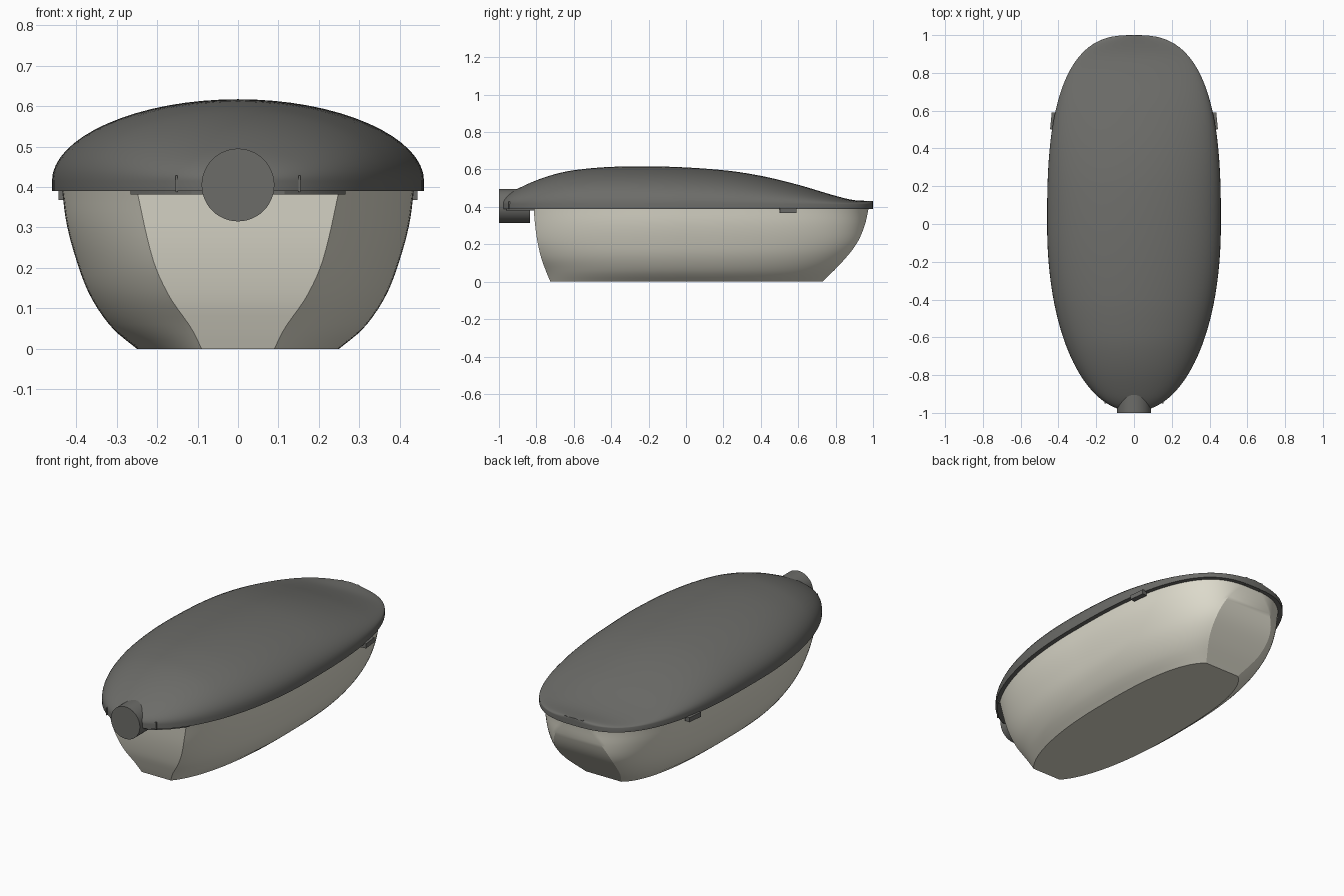
import bpy, bmesh, math
from mathutils import Matrix, Vector

if "Cube" in bpy.data.objects:
    bpy.data.objects.remove(bpy.data.objects["Cube"])


def material(name, rgb):
    m = bpy.data.materials.new(name)
    m.diffuse_color = (*rgb, 1)
    m.use_nodes = True
    m.node_tree.nodes["Principled BSDF"].inputs["Base Color"].default_value = m.diffuse_color
    return m


DARK = material("dark_housing", (0.15, 0.15, 0.14))
GLASS = material("cream_glass", (0.72, 0.70, 0.60))


def curve(pts, t):
    """Smooth interpolation through (t, value) points."""
    t = min(max(t, pts[0][0]), pts[-1][0])
    i = max(k for k in range(len(pts) - 1) if pts[k][0] <= t)

    def slope(k):
        a, b = pts[max(k - 1, 0)], pts[min(k + 1, len(pts) - 1)]
        return (b[1] - a[1]) / (b[0] - a[0])
    (t0, v0), (t1, v1) = pts[i], pts[i + 1]
    h = t1 - t0
    u = (t - t0) / h
    return ((2*u**3 - 3*u**2 + 1) * v0 + (u**3 - 2*u**2 + u) * h * slope(i)
            + (3*u**2 - 2*u**3) * v1 + (u**3 - u**2) * h * slope(i + 1))


def finish(bm, name, mat, angle=30):
    bmesh.ops.remove_doubles(bm, verts=bm.verts, dist=1e-5)
    bmesh.ops.recalc_face_normals(bm, faces=bm.faces)
    me = bpy.data.meshes.new(name)
    bm.to_mesh(me)
    bm.free()
    ob = bpy.data.objects.new(name, me)
    bpy.context.collection.objects.link(ob)
    me.materials.append(mat)
    bpy.context.view_layer.objects.active = ob
    ob.select_set(True)
    bpy.ops.object.shade_smooth_by_angle(angle=math.radians(angle))
    ob.select_set(False)
    return ob


def loft(rings, name, mat, angle=30, cap=(True, True)):
    bm = bmesh.new()
    vs = [[bm.verts.new(p) for p in r] for r in rings]
    n = len(vs[0])
    for a, b in zip(vs, vs[1:]):
        for i in range(n):
            bm.faces.new((a[i], a[(i + 1) % n], b[(i + 1) % n], b[i]))
    for flag, r in zip(cap, (vs[0], vs[-1])):
        if flag:
            bm.faces.new(r)
    return finish(bm, name, mat, angle)


def box(name, center, size, mat=DARK, rot=0):
    bm = bmesh.new()
    bmesh.ops.create_cube(bm, size=1, matrix=Matrix.Translation(center)
                          @ Matrix.Rotation(rot, 4, 'Z') @ Matrix.Diagonal((*size, 1)))
    return finish(bm, name, mat)


# Plan outline shared by lid and rim: blunt at the back, elliptical at the front
FRONT_N, BACK_N = 2.1, 2.75


def half_width(y):
    n, length = (BACK_N, 1.0) if y > 0 else (FRONT_N, 0.992)
    return 0.46 * max(0, 1 - (abs(y) / length) ** n) ** (1 / n)


# Domed lid: cross-sections along y, flat underneath
TOP = [(-0.992, 0.432), (-0.95, 0.468), (-0.9, 0.497), (-0.8, 0.542), (-0.7, 0.575),
       (-0.6, 0.596), (-0.4, 0.614), (-0.1, 0.615), (0.2, 0.596), (0.4, 0.566),
       (0.6, 0.518), (0.8, 0.459), (0.9, 0.436), (1.0, 0.432)]
SIDE, ARC = 72, 32
rings = []
for i in range(SIDE + 1):
    y = 0.004 - 0.996 * math.cos(math.pi * i / SIDE)
    w, h = max(half_width(y), 0.0005), curve(TOP, y)
    rim = 0.415
    ring = [(w * math.cos(math.pi * k / ARC), y, rim + (h - rim) * math.sin(math.pi * k / ARC))
            for k in range(ARC + 1)]
    rings.append(ring + [(-w, y, 0.39), (w, y, 0.39)])
loft(rings, "domed_lid", DARK, 35)

# Glass bowl: stacked outlines, cut flat at front and back
WIDTH = [(0, 0.25), (0.05, 0.31), (0.13, 0.365), (0.22, 0.40), (0.31, 0.424), (0.4, 0.436)]
FRONT = [(0, 0.725), (0.05, 0.746), (0.13, 0.775), (0.25, 0.80), (0.4, 0.816)]
BACK = [(0, 0.73), (0.1, 0.83), (0.2, 0.91), (0.3, 0.955), (0.4, 0.978)]
FRONT_FLAT = [(0, 0.09), (0.05, 0.115), (0.13, 0.17), (0.22, 0.21), (0.4, 0.252)]
BACK_FLAT = [(0, 0.11), (0.1, 0.17), (0.2, 0.18), (0.3, 0.14), (0.4, 0.05)]


def bowl_end(w, limit, flat, n, sign, count=28):
    """Outline from +x to -x round one end, ending in a flat facet."""
    length = limit / (1 - (flat / w) ** n) ** (1 / n)
    stop = math.acos((flat / w) ** (n / 2))
    pts = []
    for k in range(count + 1):
        a = stop * k / count
        pts.append((w * math.cos(a) ** (2 / n), sign * length * math.sin(a) ** (2 / n)))
    return pts + [(-x, y) for x, y in reversed(pts)]


rings = []
for i in range(21):
    z = 0.4 * i / 20
    w = curve(WIDTH, z)
    back = bowl_end(w, curve(BACK, z), curve(BACK_FLAT, z), BACK_N, 1)
    front = bowl_end(w, curve(FRONT, z), curve(FRONT_FLAT, z), FRONT_N, -1)
    rings.append([(x, y, z) for x, y in back + front[::-1][1:-1]])
loft(rings, "glass_bowl", GLASS, 25, cap=(True, False))

# Pole socket at the front
bm = bmesh.new()
bmesh.ops.create_cone(bm, cap_ends=True, segments=48, radius1=0.09, radius2=0.09, depth=0.166,
                      matrix=Matrix.Translation((0, -0.917, 0.405)) @ Matrix.Rotation(math.pi / 2, 4, 'X'))
finish(bm, "pole_socket", DARK)

# Thin plate under the lid in front of the bowl
rings = []
for z in (0.381, 0.392):
    right = [(half_width(y) - 0.012, y, z) for y in (-0.81, -0.85, -0.89, -0.93, -0.96)]
    rings.append(right + [(-x, y, z) for x, y, z in reversed(right)])
loft(rings, "front_plate", DARK)

# Small clips and pins on both sides
for s, side in ((-1, "left"), (1, "right")):
    box("side_clip_" + side, (s * 0.425, 0.545, 0.381), (0.03, 0.09, 0.026), rot=s * 0.1)
    box("front_pin_" + side, (s * 0.152, -0.935, 0.408), (0.006, 0.03, 0.04))
    box("back_pin_" + side, (s * 0.05, 0.985, 0.41), (0.014, 0.026, 0.042))
